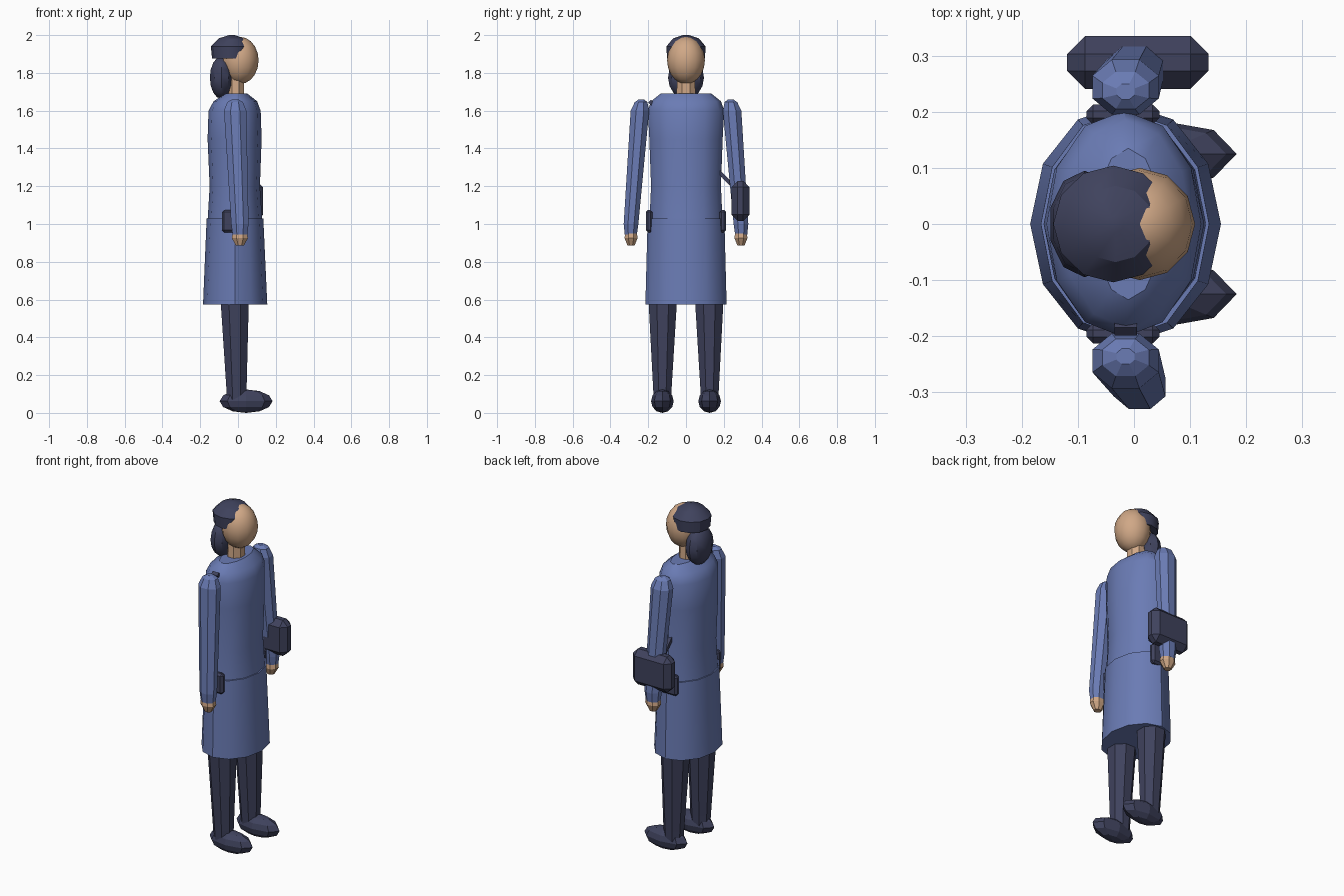
import bpy, bmesh
from math import radians, cos, sin, pi
from mathutils import Vector, Matrix

cube = bpy.data.objects.get("Cube")
if cube:
    bpy.data.objects.remove(cube, do_unlink=True)


def material(name, color):
    m = bpy.data.materials.new(name)
    m.use_nodes = True
    m.diffuse_color = (*color, 1)
    m.node_tree.nodes["Principled BSDF"].inputs["Base Color"].default_value = (*color, 1)
    return m


BLUE = material("coat blue", (0.145, 0.2, 0.46))
DARK = material("dark navy", (0.05, 0.055, 0.11))
SKIN = material("skin", (0.63, 0.39, 0.24))


def finish(name, bm, mat, angle=None):
    bmesh.ops.recalc_face_normals(bm, faces=bm.faces)
    mesh = bpy.data.meshes.new(name)
    bm.to_mesh(mesh)
    bm.free()
    mesh.materials.append(mat)
    obj = bpy.data.objects.new(name, mesh)
    bpy.context.collection.objects.link(obj)
    if angle:
        bpy.ops.object.select_all(action="DESELECT")
        obj.select_set(True)
        bpy.context.view_layer.objects.active = obj
        bpy.ops.object.shade_smooth_by_angle(angle=radians(angle))
    return obj


def loft(name, rings, sides, mat, turn=0.0, angle=None):
    """Skin elliptical rings (x, y, z, rx, ry) and cap both ends."""
    bm = bmesh.new()
    loops = []
    for x, y, z, rx, ry in rings:
        a = [2 * pi * (i + turn) / sides for i in range(sides)]
        loops.append([bm.verts.new((x + rx * cos(t), y + ry * sin(t), z)) for t in a])
    for low, high in zip(loops, loops[1:]):
        for i in range(sides):
            j = (i + 1) % sides
            bm.faces.new((low[i], low[j], high[j], high[i]))
    bm.faces.new(loops[0][::-1])
    bm.faces.new(loops[-1])
    return finish(name, bm, mat, angle)


def ball(name, center, radii, sides, rings, mat, angle=None):
    bm = bmesh.new()
    bmesh.ops.create_uvsphere(bm, u_segments=sides, v_segments=rings, radius=1)
    bm.transform(Matrix.Translation(center) @ Matrix.Diagonal((*radii, 1)))
    return finish(name, bm, mat, angle)


def box(name, center, size, mat, chamfer=0.0, tilt=0.0):
    bm = bmesh.new()
    bmesh.ops.create_cube(bm, size=1)
    bm.transform(Matrix.Diagonal((*size, 1)))
    if chamfer:
        bmesh.ops.bevel(bm, geom=bm.edges[:], offset=chamfer, segments=1, affect="EDGES")
    bm.transform(Matrix.Translation(center) @ Matrix.Rotation(tilt, 4, "X"))
    return finish(name, bm, mat)


# Coat skirt and torso
loft("coat_skirt", [(-.015, 0, .575, .17, .215), (-.016, 0, 1.03, .15, .203)],
     12, BLUE, angle=35)
loft("coat_torso", [(-.016, 0, 1.0, .146, .194), (-.017, 0, 1.2, .133, .185),
                    (-.018, 0, 1.45, .143, .194), (-.018, 0, 1.6, .138, .202),
                    (-.014, 0, 1.65, .115, .185), (-.01, 0, 1.69, .06, .135)],
     12, BLUE, angle=35)

# Neck, head and hair
loft("neck", [(-.013, 0, 1.67, .048, .055), (-.013, 0, 1.79, .048, .05)], 8, SKIN, .5)
ball("head", (.01, 0, 1.866), (.099, .1, .125), 12, 10, SKIN, 35)
loft("hair_cap", [(-.037, 0, 1.875, .1, .1), (-.037, 0, 1.94, .107, .104),
                  (-.033, 0, 1.983, .068, .068), (-.033, 0, 2.0, .015, .015)],
     12, DARK, angle=30)
ball("hair_bun", (-.088, 0, 1.775), (.064, .095, .112), 10, 8, DARK, 35)

# Limbs, feet and pockets on both sides
for name, s in (("left", 1), ("right", -1)):
    loft(name + "_arm", [(.01, s * .292, .945, .042, .035), (.01, s * .291, 1.0, .05, .042),
                         (-.015, s * .244, 1.6, .064, .053),
                         (-.015, s * .238, 1.645, .045, .036),
                         (-.015, s * .236, 1.66, .018, .015)], 8, BLUE, .5)
    loft(name + "_hand", [(.01, s * .291, .885, .022, .02), (.01, s * .291, .925, .046, .037),
                          (.01, s * .291, .965, .04, .033)], 8, SKIN, .5)
    loft(name + "_leg", [(-.008, s * .125, .07, .054, .05), (-.008, s * .125, .13, .058, .053),
                         (-.018, s * .123, .62, .082, .083)], 8, DARK, .5)
    ball(name + "_foot", (.043, s * .125, .062), (.14, .06, .062), 8, 6, DARK)
    box(name + "_pocket", (-.02, s * .195, 1.015), (.13, .036, .12), DARK, .012)

# Bag with its strap running to the opposite shoulder
box("shoulder_bag", (.007, .288, 1.122), (.252, .094, .21), DARK, .032)
start, end = Vector((-.015, -.192, 1.65)), Vector((-.015, .25, 1.2))
span = end - start
box("bag_strap", (start + end) / 2, (.04, span.length, .02), DARK,
    tilt=-Vector((span.y, -span.z)).angle(Vector((1, 0))))
